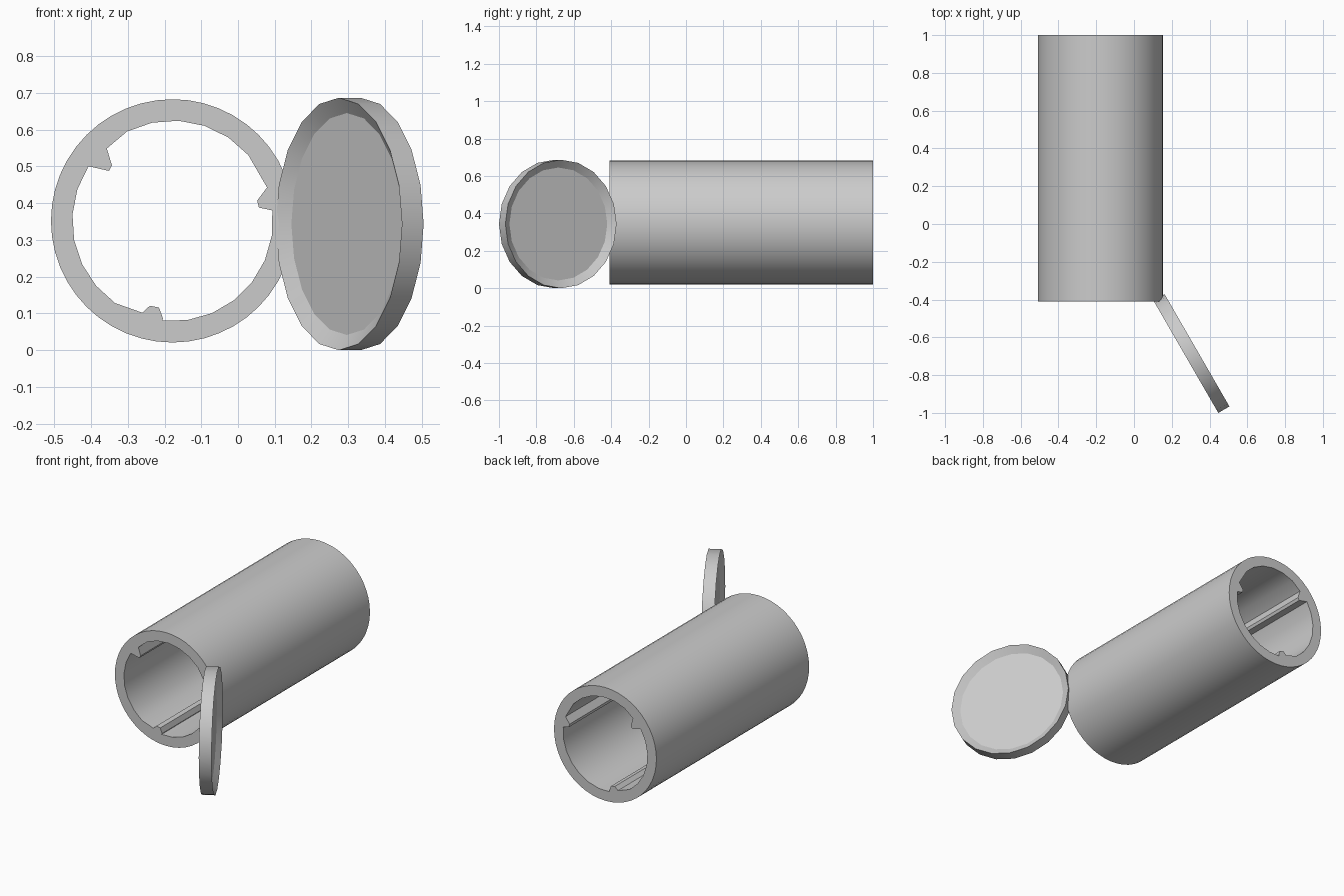
import bpy, bmesh
from math import cos, sin, radians, pi
from mathutils import Matrix, Vector

if "Cube" in bpy.data.objects:
    bpy.data.objects.remove(bpy.data.objects["Cube"])


def finish(bm, name):
    bmesh.ops.remove_doubles(bm, verts=bm.verts, dist=1e-5)
    bmesh.ops.recalc_face_normals(bm, faces=bm.faces)
    mesh = bpy.data.meshes.new(name)
    bm.to_mesh(mesh)
    bm.free()
    ob = bpy.data.objects.new(name, mesh)
    bpy.context.collection.objects.link(ob)
    bpy.ops.object.select_all(action='DESELECT')
    bpy.context.view_layer.objects.active = ob
    ob.select_set(True)
    bpy.ops.object.shade_smooth_by_angle(angle=radians(30))
    return ob


# Tube section: round outside, round bore with three small guide rails
CX, CZ, R_OUT, R_IN = -0.178, 0.352, 0.331, 0.273


def on_circle(r, deg):
    return (CX + r * cos(radians(deg)), CZ + r * sin(radians(deg)))


# start angle, end angle, rail points in counter-clockwise order
rails = [
    (6, 41, [(0.057, 0.388), (0.052, 0.407), (0.079, 0.443)]),
    (117, 147, [(-0.357, 0.549), (-0.343, 0.503), (-0.351, 0.488)]),
    (235, 264, [(-0.260, 0.102), (-0.240, 0.121), (-0.215, 0.116), (-0.204, 0.086)]),
]
inner = []
for i, (a, b, pts) in enumerate(rails):
    inner += pts
    stop = rails[(i + 1) % 3][0] + (360 if i == 2 else 0)
    n = round((stop - b) / 15)
    inner += [on_circle(R_IN, b + (stop - b) * k / n) for k in range(n + 1)]
outer = [on_circle(R_OUT, 360 * k / 48) for k in range(48)]

# Extrude the section along y
bm = bmesh.new()
Y0, Y1 = -0.41, 1.0
edges = []
for loop in (outer, inner):
    vs = [bm.verts.new((x, Y0, z)) for x, z in loop]
    edges += [bm.edges.new((vs[k], vs[(k + 1) % len(vs)])) for k in range(len(vs))]
ends = bmesh.ops.triangle_fill(bm, edges=edges, use_beauty=True)
faces = [f for f in ends["geom"] if isinstance(f, bmesh.types.BMFace)]
cap = bmesh.ops.duplicate(bm, geom=faces)
top = cap["vert_map"]
pairs = [(e.verts[0], e.verts[1]) for e in edges]
for v in {v for p in pairs for v in p}:
    top[v].co.y = Y1
for a, b in pairs:
    bm.faces.new((a, b, top[b], top[a]))
finish(bm, "tube")

# Open lid: 20-sided disc, dished on both faces, swung out 60 degrees
bm = bmesh.new()
profile = [(0, 0.009), (0.302, 0.009), (0.3435, 0.034),
           (0.3435, -0.034), (0.302, -0.006), (0, -0.006)]
vs = [bm.verts.new((r, 0, h)) for r, h in profile]
es = [bm.edges.new(p) for p in zip(vs, vs[1:])]
bmesh.ops.spin(bm, geom=vs + es, cent=(0, 0, 0), axis=(0, 0, 1),
               angle=2 * pi, steps=20, use_merge=True)
u = Vector((0.5, -0.866, 0)).normalized()
up = Vector((0, 0, 1))
m = Matrix((u, up, u.cross(up))).transposed().to_4x4()
bmesh.ops.transform(bm, matrix=Matrix.Translation((0.304, -0.6855, 0.3435)) @ m, verts=bm.verts)
finish(bm, "lid")
